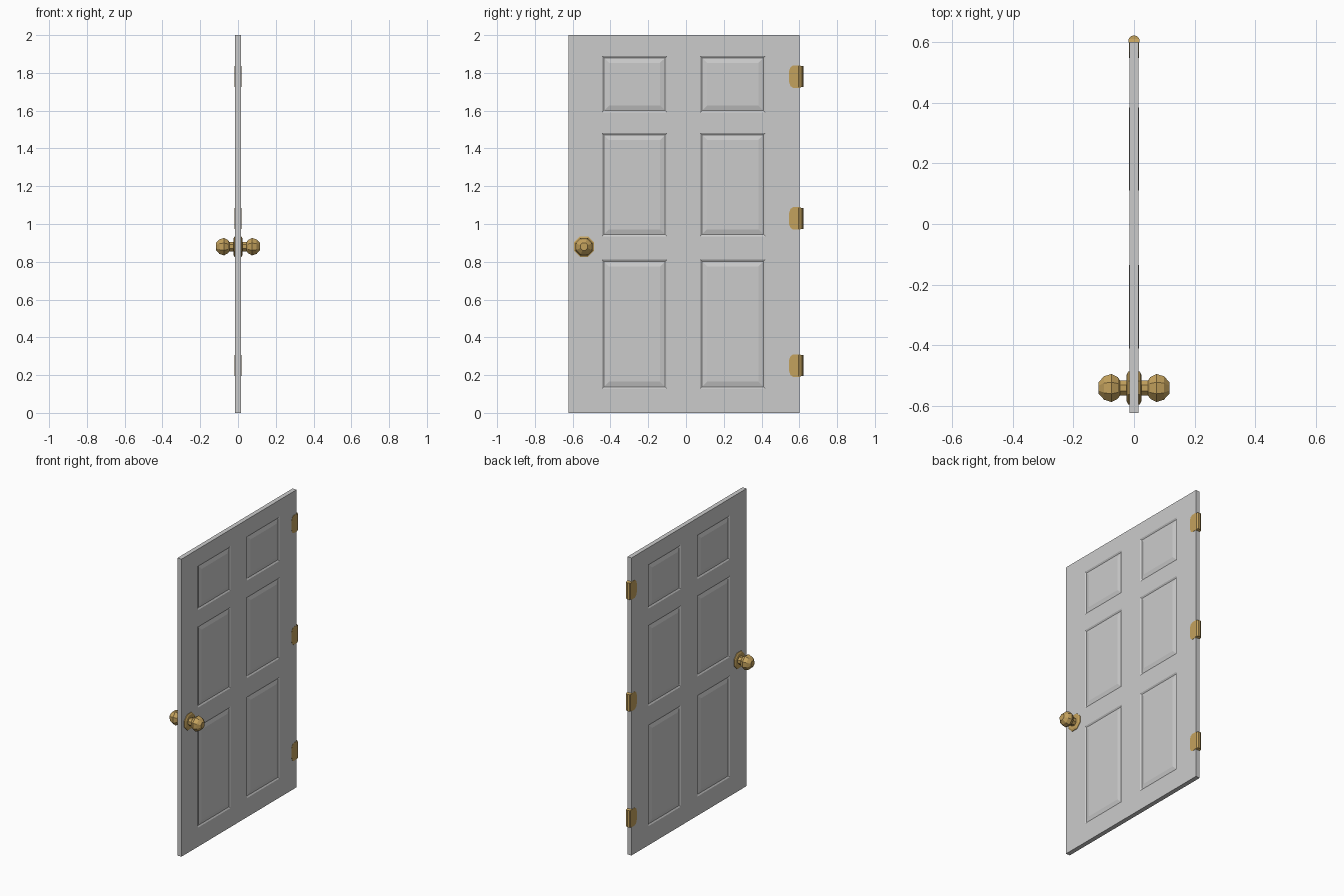
import bpy, bmesh, math
from mathutils import Matrix

if "Cube" in bpy.data.objects:
    bpy.data.objects.remove(bpy.data.objects["Cube"])

brass = bpy.data.materials.new("brass")
brass.diffuse_color = (0.55, 0.36, 0.11, 1)
brass.use_nodes = True
brass.node_tree.nodes["Principled BSDF"].inputs["Base Color"].default_value = brass.diffuse_color


def finish(bm, name, mat=None):
    bmesh.ops.recalc_face_normals(bm, faces=bm.faces[:])
    me = bpy.data.meshes.new(name)
    bm.to_mesh(me)
    bm.free()
    ob = bpy.data.objects.new(name, me)
    bpy.context.collection.objects.link(ob)
    if mat:
        me.materials.append(mat)
    return ob


def extrude_outline(bm, pts, direction):
    """Close an outline into a face and extrude it to a solid."""
    f = bm.faces.new([bm.verts.new(p) for p in pts])
    r = bmesh.ops.extrude_face_region(bm, geom=[f], use_keep_orig=True)
    bmesh.ops.translate(bm, vec=direction,
                        verts=[v for v in r["geom"] if isinstance(v, bmesh.types.BMVert)])


# Door slab: a grid with odd cells as panels, stepped in then raised on both faces
T = 0.015
ys = [-0.622, -0.445, -0.10, 0.075, 0.42, 0.60]
zs = [0, 0.128, 0.812, 0.935, 1.482, 1.59, 1.89, 2.0]
bm = bmesh.new()
grid = [[bm.verts.new((-T, y, z)) for z in zs] for y in ys]
for i in range(len(ys) - 1):
    for j in range(len(zs) - 1):
        bm.faces.new((grid[i][j], grid[i + 1][j], grid[i + 1][j + 1], grid[i][j + 1]))
r = bmesh.ops.extrude_face_region(bm, geom=bm.faces[:], use_keep_orig=True)
bmesh.ops.translate(bm, vec=(2 * T, 0, 0),
                    verts=[v for v in r["geom"] if isinstance(v, bmesh.types.BMVert)])
bmesh.ops.recalc_face_normals(bm, faces=bm.faces[:])
cells = [((ys[i] + ys[i + 1]) / 2, (zs[j] + zs[j + 1]) / 2) for i in (1, 3) for j in (1, 3, 5)]
panels = [f for f in bm.faces if abs(f.normal.x) > 0.9 and any(
    abs(f.calc_center_median().y - y) + abs(f.calc_center_median().z - z) < 1e-3
    for y, z in cells)]
for width, depth in ((0.010, -0.006), (0.027, 0.007)):
    bmesh.ops.inset_individual(bm, faces=panels, thickness=width, depth=depth,
                               use_even_offset=True)
finish(bm, "door_slab")

# Knobs: eight-sided turned profile (distance from door, radius) on each face
profile = [(0.010, 0.058), (0.019, 0.058), (0.024, 0.047), (0.024, 0.027), (0.046, 0.027),
           (0.053, 0.038), (0.074, 0.050), (0.098, 0.042), (0.117, 0.021)]
N = 8
for side, label in ((1, "right"), (-1, "left")):
    bm = bmesh.new()
    rings = [[bm.verts.new((side * x,
                            -0.54 + rad * math.cos((k + 0.5) * math.tau / N),
                            0.88 + rad * math.sin((k + 0.5) * math.tau / N)))
              for k in range(N)] for x, rad in profile]
    for a, b in zip(rings, rings[1:]):
        for k in range(N):
            bm.faces.new((a[k], a[(k + 1) % N], b[(k + 1) % N], b[k]))
    bm.faces.new(rings[0])
    bm.faces.new(rings[-1])
    finish(bm, "knob_" + label, brass)

# Hinges: pin barrel on the door edge with a chamfered leaf on each face
for n, z in enumerate((0.25, 1.03, 1.78)):
    bm = bmesh.new()
    bmesh.ops.create_cone(bm, cap_ends=True, segments=10, radius1=0.0185, radius2=0.0185,
                          depth=0.112, matrix=Matrix.Translation((0, 0.603, z)))
    leaf = [(0.612, -0.055), (0.60, -0.06), (0.567, -0.06), (0.553, -0.05), (0.546, -0.03)]
    leaf += [(y, -h) for y, h in reversed(leaf)]
    extrude_outline(bm, [(-0.0165, y, z + h) for y, h in leaf], (0.033, 0, 0))
    finish(bm, f"hinge_{n + 1}", brass)
